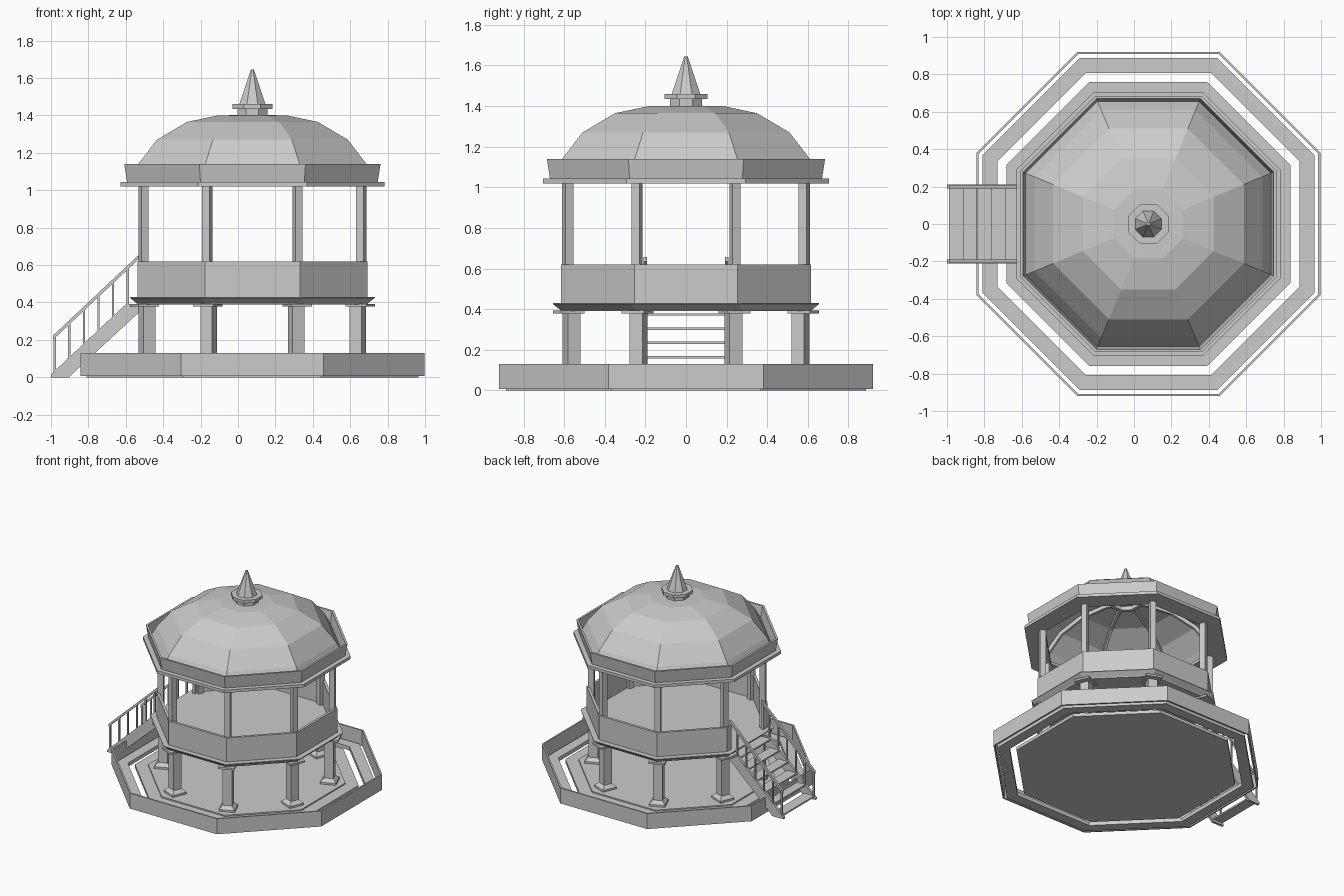
import bpy, math
from math import cos, sin, radians, pi
from mathutils import Matrix, Vector

if "Cube" in bpy.data.objects:
    bpy.data.objects.remove(bpy.data.objects["Cube"])

CX = 0.077                      # axis of the octagonal pavilion
K = 1 / cos(pi / 8)             # apothem -> corner radius


def make(name, verts, faces):
    me = bpy.data.meshes.new(name)
    me.from_pydata(verts, [], faces)
    me.update()
    ob = bpy.data.objects.new(name, me)
    bpy.context.collection.objects.link(ob)
    # consistent outward normals
    import bmesh
    bm = bmesh.new()
    bm.from_mesh(me)
    bmesh.ops.recalc_face_normals(bm, faces=bm.faces)
    bm.to_mesh(me)
    bm.free()
    return ob


def sweep(name, profile, path, ring, loop=False):
    """Connect one station per profile point; path(a) gives the outline of apothem a.
    ring: profile closes on itself (hollow). loop: outline is closed."""
    rows = [[(x, y, z) for x, y in path(a)] for a, z in profile]
    m, n = len(rows), len(rows[0])
    verts = [v for r in rows for v in r]
    faces = []
    for i in range(m if ring else m - 1):
        for j in range(n if loop else n - 1):
            a, b = i * n, ((i + 1) % m) * n
            faces.append((a + j, a + (j + 1) % n, b + (j + 1) % n, b + j))
    if not ring:
        faces += [tuple(range(n)), tuple(range((m - 1) * n, m * n))]
    if not loop:
        faces += [tuple(i * n for i in range(m)), tuple(i * n + n - 1 for i in range(m))]
    return make(name, verts, faces)


def octa(name, profile, ring=False):
    def path(a):
        return [(CX + a * K * cos(pi / 8 + k * pi / 4), a * K * sin(pi / 8 + k * pi / 4))
                for k in range(8)]
    return sweep(name, profile, path, ring, True)


def band(name, inner, outer, z0, z1):
    return octa(name, [(outer, z0), (outer, z1), (inner, z1), (inner, z0)], True)


def post(name, x, y, rot, profile):
    """Square post; profile is (half width, z)."""
    def path(a):
        return [(x + a * 1.4142 * cos(rot + pi / 4 + k * pi / 2),
                 y + a * 1.4142 * sin(rot + pi / 4 + k * pi / 2)) for k in range(4)]
    return sweep(name, profile, path, False, True)


def plate(name, pts, thick, mat):
    """Flat outline in local XZ, thickened along local Y."""
    n = len(pts)
    v = [mat @ Vector((x, s * thick / 2, z)) for s in (-1, 1) for x, z in pts]
    f = [tuple(range(n)), tuple(range(n, 2 * n))]
    f += [(i, (i + 1) % n, n + (i + 1) % n, n + i) for i in range(n)]
    return make(name, v, f)


# ground: outer wall, kerb ring, stepped floor
band("garden_wall", 0.908, 0.92, 0.008, 0.13)
band("kerb_ring", 0.808, 0.887, 0.0, 0.03)
octa("ground_floor", [(0.76, 0.0), (0.76, 0.025), (0.67, 0.025), (0.67, 0.035)])

# deck and parapet (open at the stairs)
octa("deck", [(0.615, 0.39), (0.62, 0.397), (0.655, 0.425), (0.655, 0.43)])


def open_path(a):
    corners = [(CX + a * K * cos(radians(t)), a * K * sin(radians(t)))
               for t in [157.5 - 45 * k for k in range(8)]]
    return [(CX - a, 0.2)] + corners + [(CX - a, -0.2)]


sweep("parapet", [(0.615, 0.43), (0.615, 0.62), (0.595, 0.62), (0.595, 0.43)], open_path, True)

# columns on the eight corners
for k in range(8):
    t = pi / 8 + k * pi / 4
    c, s = cos(t), sin(t)
    post(f"lower_column_{k}", CX + 0.61 * c, 0.61 * s, t,
         [(0.058, 0.03), (0.058, 0.05), (0.034, 0.075), (0.034, 0.385)])
    post(f"column_capital_{k}", CX + 0.625 * c, 0.625 * s, t, [(0.06, 0.378), (0.06, 0.393)])
    post(f"upper_column_{k}", CX + 0.63 * c, 0.63 * s, t, [(0.021, 0.43), (0.021, 1.03)])

# eaves and fascia
band("eave", 0.56, 0.705, 1.02, 1.043)
octa("fascia", [(0.67, 1.043), (0.685, 1.14), (0.67, 1.14), (0.655, 1.043)], True)

# dome shell
dome = [(0.66, 1.043), (0.61, 1.14), (0.51, 1.27), (0.35, 1.365), (0.184, 1.40)]
inner = [(0.17, 1.385), (0.34, 1.35), (0.495, 1.26), (0.595, 1.13), (0.645, 1.043)]
octa("dome", dome + [(0.06, 1.402), (0.06, 1.385)] + inner, True)

# ribs and hub under the dome
low = [(r * K - 0.02, z - 0.025) for r, z in reversed(inner[:4])]
for k in range(8):
    mat = Matrix.Translation((CX, 0, 0)) @ Matrix.Rotation(pi / 8 + k * pi / 4, 4, 'Z')
    top = [(r * K, z + 0.004) for r, z in inner[:4]]
    plate(f"dome_rib_{k}", [(0.09, 1.389)] + top + low + [(0.09, 1.36)], 0.02, mat)
band("dome_hub", 0.085, 0.11, 1.355, 1.39)

# finial
octa("finial", [(0.08, 1.398), (0.08, 1.435), (0.107, 1.435), (0.107, 1.46),
                (0.07, 1.46), (0.008, 1.645)])

# stairs on the left
for side, y in (("front", -0.2), ("back", 0.2)):
    mat = Matrix.Translation((0, y, 0))
    plate(f"stringer_{side}", [(-1, 0), (-0.905, 0), (-0.51, 0.365), (-0.51, 0.39),
                               (-0.6, 0.39), (-1, 0.015)], 0.02, mat)
    plate(f"handrail_{side}", [(-0.99, 0.2), (-0.527, 0.635), (-0.527, 0.658), (-0.99, 0.222)],
          0.018, mat)
    for i in range(6):
        x = -0.98 + i * 0.078
        post(f"baluster_{side}_{i}", x, y, 0,
             [(0.006, max(0.0, 0.94 * (x + 1))), (0.006, 0.215 + 0.94 * (x + 0.99))])
for i in range(6):
    x, z = -0.99 + i * 0.076, 0.03 + i * 0.07
    plate(f"tread_{i}", [(x, z - 0.012), (x + 0.085, z - 0.012), (x + 0.085, z), (x, z)],
          0.4, Matrix.Identity(4))
